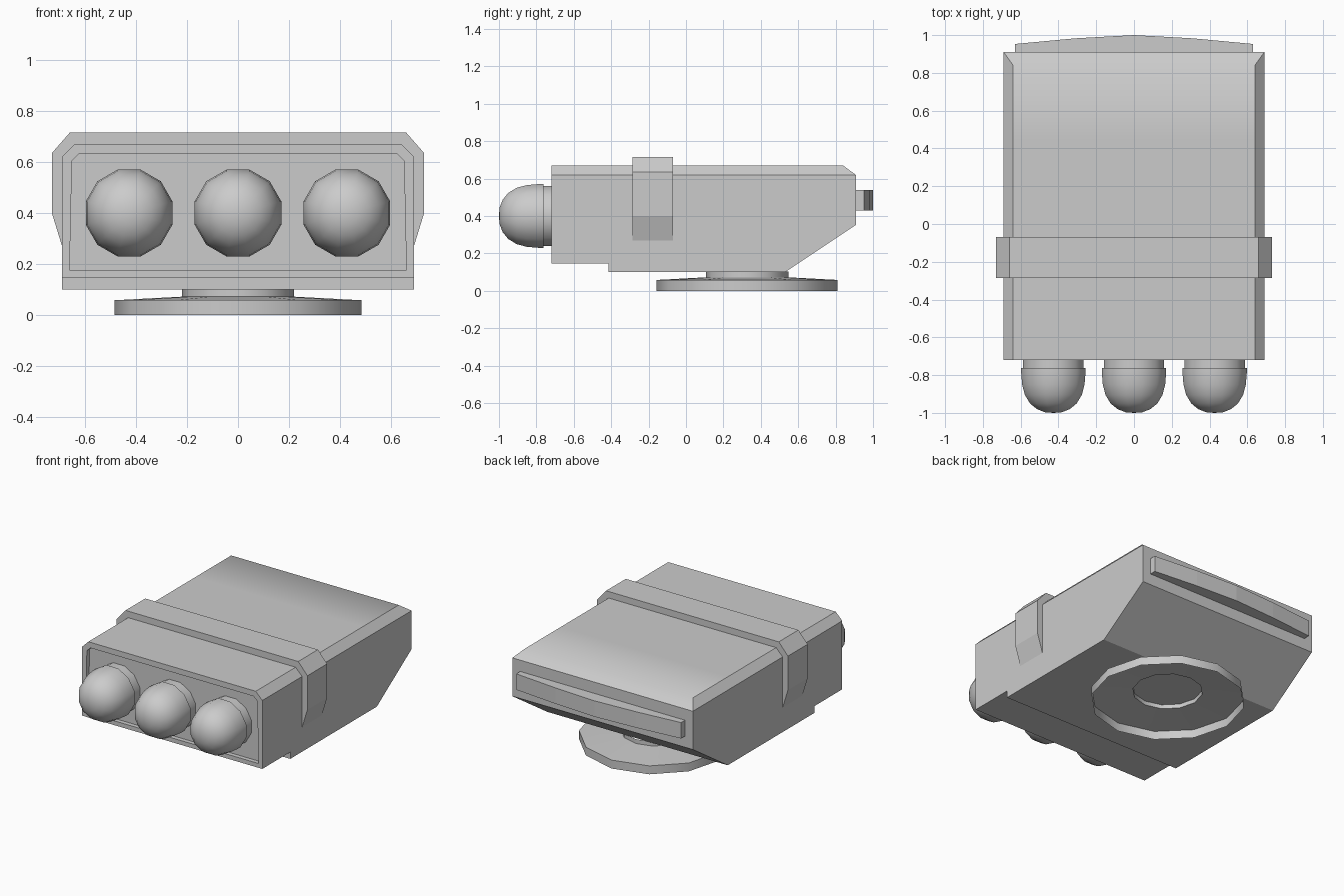
import bpy, bmesh
from math import sin, cos, pi, radians
from mathutils import Matrix, Vector

if "Cube" in bpy.data.objects:
    bpy.data.objects.remove(bpy.data.objects["Cube"])


def finish(bm, name, smooth=None, recalc=True):
    if recalc:
        bmesh.ops.recalc_face_normals(bm, faces=bm.faces)
    me = bpy.data.meshes.new(name)
    bm.to_mesh(me)
    bm.free()
    ob = bpy.data.objects.new(name, me)
    bpy.context.collection.objects.link(ob)
    if smooth:
        bpy.ops.object.select_all(action='DESELECT')
        ob.select_set(True)
        bpy.context.view_layer.objects.active = ob
        bpy.ops.object.shade_smooth_by_angle(angle=radians(smooth))
    return ob


def prism(name, pts, offset):
    """Extrude a closed outline along offset."""
    bm = bmesh.new()
    f = bm.faces.new([bm.verts.new(p) for p in pts])
    r = bmesh.ops.extrude_face_region(bm, geom=[f], use_keep_orig=True)
    vs = [e for e in r['geom'] if isinstance(e, bmesh.types.BMVert)]
    bmesh.ops.translate(bm, verts=vs, vec=offset)
    return finish(bm, name)


def lathe(name, profile, matrix, turn=0.0, sides=12):
    """Revolve (radius, height) points, open at the first end."""
    bm = bmesh.new()
    rings = []
    for r, h in profile:
        if r == 0:
            rings.append([bm.verts.new((0, 0, h))] * sides)
        else:
            rings.append([bm.verts.new((r * cos(turn + 2 * pi * i / sides),
                                        r * sin(turn + 2 * pi * i / sides), h))
                          for i in range(sides)])
    for a, b in zip(rings, rings[1:]):
        for i in range(sides):
            j = (i + 1) % sides
            quad = [a[i], a[j], b[j], b[i]]
            bm.faces.new(list(dict.fromkeys(quad)))
    bm.transform(matrix)
    return finish(bm, name, 40, recalc=False)


# housing: side profile (y, z, half width), narrower along the top
prof = [(-0.72, 0.62, 0.69), (-0.72, 0.147, 0.69), (-0.415, 0.147, 0.69),
        (-0.415, 0.10, 0.69), (0.53, 0.10, 0.69), (0.91, 0.353, 0.69),
        (0.91, 0.618, 0.69), (0.84, 0.67, 0.64), (0.45, 0.67, 0.64),
        (-0.72, 0.67, 0.64)]
bm = bmesh.new()
R = [bm.verts.new((w, y, z)) for y, z, w in prof]
L = [bm.verts.new((-w, y, z)) for y, z, w in prof]
for i in range(1, 9):
    f = bm.faces.new([R[i], R[i + 1], L[i + 1], L[i]])
    f.smooth = i in (6, 7, 8)
for S in (R, L):
    bm.faces.new(S[:7])
    bm.faces.new([S[0], S[6], S[7], S[8], S[9]])
front = bm.faces.new([L[1], R[1], R[0], R[9], L[9], L[0]])
bmesh.ops.recalc_face_normals(bm, faces=bm.faces)
# shallow recess in the front face
bmesh.ops.inset_region(bm, faces=[front], thickness=0.042)
ext = bmesh.ops.extrude_discrete_faces(bm, faces=[front])
bmesh.ops.translate(bm, verts=ext['faces'][0].verts, vec=(0, 0.03, 0))
finish(bm, "housing", recalc=False)

# strap wrapped over the housing
outer = [(0.69, 0.27), (0.73, 0.40), (0.73, 0.635), (0.66, 0.715)]
inner = [(0.635, 0.665), (0.685, 0.615), (0.685, 0.27)]
half = outer + [(-x, z) for x, z in outer[::-1]]
half += [(-x, z) for x, z in inner[::-1]] + inner
prism("strap", [(x, -0.285, z) for x, z in half], Vector((0, 0.215, 0)))

# rear bumper with a bowed outline
bow = [(-0.63, 0.90), (0.63, 0.90), (0.63, 0.953), (0.31, 0.983),
       (0, 1.0), (-0.31, 0.983), (-0.63, 0.953)]
prism("rear_bumper", [(x, y, 0.43) for x, y in bow], Vector((0, 0, 0.11)))

# three domed lamps on collars, facing forward
to_front = Matrix.Rotation(pi / 2, 4, 'X')
dome = [(0.165, 0.69), (0.165, 0.762), (0.176, 0.762), (0.176, 0.79),
        (0.171, 0.85), (0.156, 0.905), (0.128, 0.95), (0.09, 0.98),
        (0.045, 0.997), (0, 1.0)]
for n, x in enumerate((-0.427, 0, 0.427)):
    lathe(f"lamp_{n + 1}", dome, Matrix.Translation((x, 0, 0.40)) @ to_front, pi / 12)

# hollow mounting foot with a neck
foot = [(0.484, 0), (0.484, 0.058), (0.22, 0.072), (0.22, 0.102)]
lathe("mounting_foot", foot, Matrix.Translation((0, 0.327, 0)))
